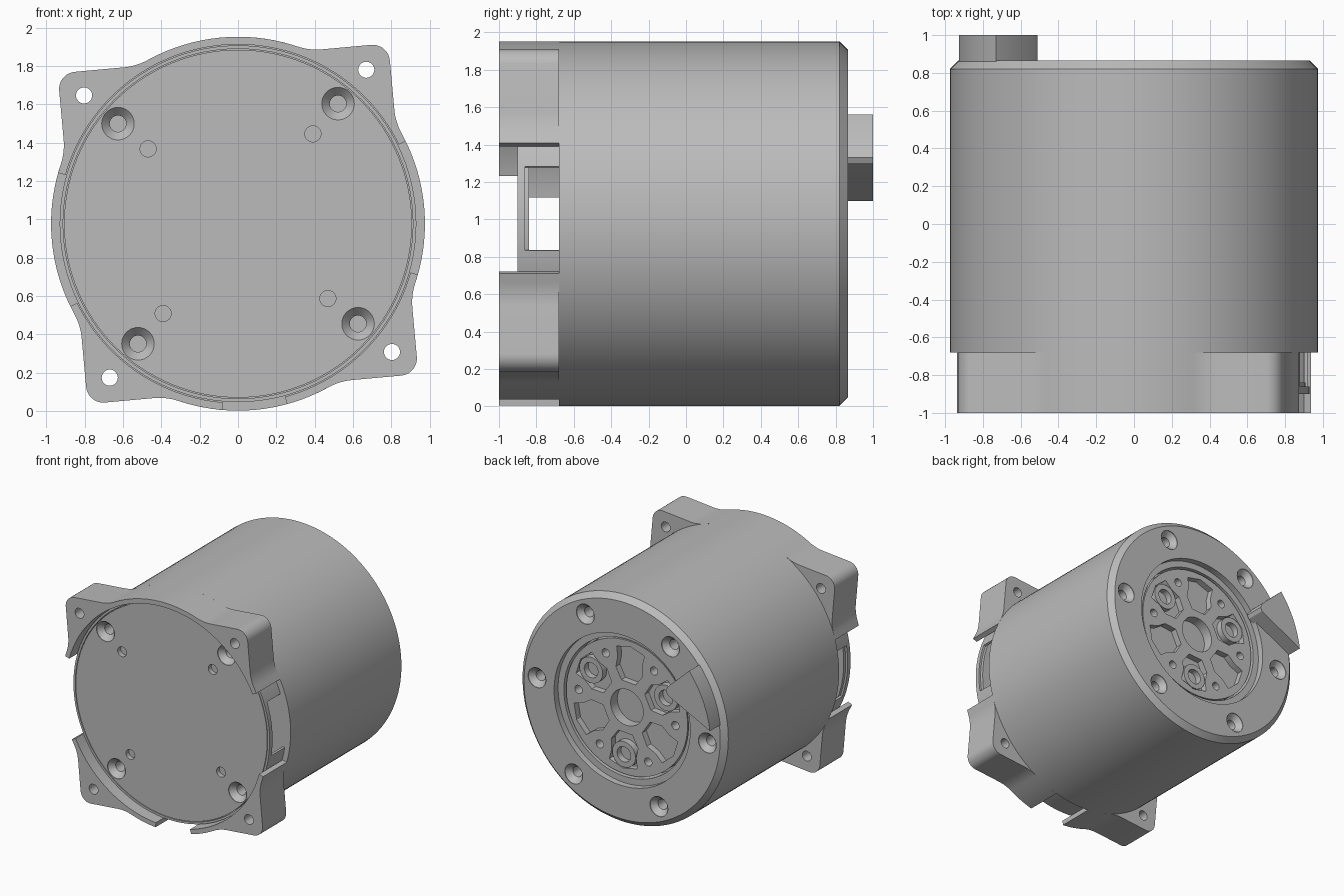
import bpy, bmesh, math
from mathutils import Matrix

if "Cube" in bpy.data.objects:
    bpy.data.objects.remove(bpy.data.objects["Cube"])

CZ = 0.977                 # height of the motor axis
TILT = math.radians(5.2)   # the mounting pattern is turned slightly
R = 0.975                  # housing radius
rad = math.radians

grey = bpy.data.materials.new("machined_grey")
grey.use_nodes = True
grey.diffuse_color = (0.5, 0.5, 0.5, 1)
grey.node_tree.nodes["Principled BSDF"].inputs["Base Color"].default_value = (0.5, 0.5, 0.5, 1)


def polar(r, a):
    return (r * math.cos(a), r * math.sin(a))


def finish(bm, name):
    bmesh.ops.recalc_face_normals(bm, faces=bm.faces)
    mesh = bpy.data.meshes.new(name)
    bm.to_mesh(mesh)
    bm.free()
    mesh.materials.append(grey)
    obj = bpy.data.objects.new(name, mesh)
    bpy.context.collection.objects.link(obj)
    return obj


def prism(name, outline, y0, y1):
    """Extrude an (x, z) outline, given about the axis, along y."""
    bm = bmesh.new()
    face = bm.faces.new([bm.verts.new((x, y0, z + CZ)) for x, z in outline])
    ext = bmesh.ops.extrude_face_region(bm, geom=[face])
    verts = [v for v in ext["geom"] if isinstance(v, bmesh.types.BMVert)]
    bmesh.ops.translate(bm, verts=verts, vec=(0, y1 - y0, 0))
    return finish(bm, name)


def lathe(name, profile, center=(0, 0), steps=128, closed=False):
    """Turn an (r, y) profile about an axis parallel to y."""
    bm = bmesh.new()
    vs = [bm.verts.new((r, y, 0)) for r, y in profile]
    edges = [bm.edges.new(p) for p in zip(vs, vs[1:])]
    if closed:
        edges.append(bm.edges.new((vs[-1], vs[0])))
    bmesh.ops.spin(bm, geom=vs + edges, cent=(0, 0, 0), axis=(0, 1, 0),
                   angle=2 * math.pi, steps=steps, use_merge=True)
    bmesh.ops.remove_doubles(bm, verts=bm.verts, dist=1e-5)
    bmesh.ops.transform(bm, verts=bm.verts,
                        matrix=Matrix.Translation((center[0], 0, center[1] + CZ)))
    return finish(bm, name)


def cut(obj, cutters):
    """Subtract each cutter, then delete it."""
    for c in cutters:
        c.hide_render = True
        mod = obj.modifiers.new("cut", 'BOOLEAN')
        mod.operation, mod.solver, mod.object = 'DIFFERENCE', 'EXACT', c
    bpy.context.view_layer.update()
    deps = bpy.context.evaluated_depsgraph_get()
    mesh = bpy.data.meshes.new_from_object(obj.evaluated_get(deps))
    obj.modifiers.clear()
    obj.data = mesh
    for c in cutters:
        bpy.data.objects.remove(c)


def hole(center, r, y0, y1):
    return lathe("hole_cutter", [(0, y0), (r, y0), (r, y1), (0, y1)], center, 32)


def screw_hole(center, face, inward, depth):
    """Countersunk hole; inward is the y direction into the part."""
    y = lambda d: face + inward * d
    return lathe("screw_cutter", [(0, y(-0.02)), (0.085, y(-0.02)), (0.085, y(0.005)),
                                  (0.043, y(0.05)), (0.043, y(depth)), (0, y(depth))], center, 32)


def sector(mid, half, y0, y1):
    pts = [polar(r, mid + s * half) for r, s in ((0.8, -1), (1.25, -1), (1.25, 1), (0.8, 1))]
    return prism("sector_cutter", pts, y0, y1)


# Main housing, with chamfered rear edge and stepped recess
housing = lathe("housing", [(0, -0.68), (R, -0.68), (R, 0.82), (0.93, 0.865), (0.645, 0.865),
                            (0.645, 0.81), (0.59, 0.81), (0.59, 0.7), (0, 0.7)])
cut(housing, [screw_hole(polar(0.81, rad(4.5 + 60 * k)), 0.865, -1, 0.14) for k in range(6)])

# Rotating output plate with a bore, pockets and bolt holes
plate = lathe("output_plate", [(0, 0.69), (0.575, 0.69), (0.575, 0.8), (0, 0.8)])
tools = [hole((0, 0), 0.155, 0.71, 0.9)]
pocket = ((0.23, -17), (0.34, -22), (0.42, -16), (0.51, -15), (0.53, 0),
          (0.51, 15), (0.42, 16), (0.34, 22), (0.23, 17))
for k in range(6):
    a = rad(4 + 60 * k)
    tools.append(hole(polar(0.46, a), 0.035, 0.71, 0.9))
    pts = [polar(r, a + rad(30 + d)) for r, d in pocket]
    tools.append(prism("pocket_cutter", pts, 0.745, 0.9))
cut(plate, tools)

# Three raised bolt bosses in alternate pockets
for k in range(3):
    lathe(f"plate_boss_{k + 1}", [(0.065, 0.74), (0.065, 0.8), (0.11, 0.8), (0.11, 0.74)],
          polar(0.41, rad(34 + 120 * k)), 40, True)

# Wedge-shaped stop on the rear face
arc = [polar(0.935, rad(141.3 + 31.2 * i / 12)) for i in range(13)]
tip = [(-0.56, 0.305), (-0.525, 0.325), (-0.51, 0.355), (-0.525, 0.395)]
prism("rear_stop", arc + tip, 0.83, 1.0)

# Mounting flange: a round ring blended into four square ears
SIDE, CORNER, BLEND = 0.866, 0.09, 0.32
u = math.sqrt((R + BLEND) ** 2 - (SIDE + BLEND) ** 2)
lean = math.atan2(u, SIDE + BLEND)
half = [polar(R, rad(90) - lean * i / 8) for i in range(8)]
for i in range(9):
    a = rad(270) - lean * (1 - i / 8)
    half.append((u + BLEND * math.cos(a), SIDE + BLEND + BLEND * math.sin(a)))
c = SIDE - CORNER
half += [(c + CORNER * math.sin(rad(45) * i / 5), c + CORNER * math.cos(rad(45) * i / 5))
         for i in range(6)]
quarter = half + [(z, x) for x, z in reversed(half[1:-1])]
outline = []
for k in range(4):
    t = TILT - k * rad(90)
    outline += [(x * math.cos(t) - z * math.sin(t), x * math.sin(t) + z * math.cos(t))
                for x, z in quarter]
flange = prism("mounting_flange", outline, -1.0, -0.68)
tools = [lathe("bore_cutter", [(0, -1.1), (0.935, -1.1), (0.935, -0.6), (0, -0.6)])]
tools += [sector(TILT + rad(m), rad(h), -1.1, -0.6) for m, h in ((0, 21), (180, 21), (270, 10))]
tools += [hole(polar(1.045, TILT + rad(45 + 90 * k)), 0.042, -1.1, -0.6) for k in range(4)]
cut(flange, tools)

# Cap wall with a window on each side
wall = lathe("cap_wall", [(0.912, -0.9), (0.93, -0.9), (0.93, -0.68), (0.912, -0.68)], closed=True)
cut(wall, [sector(TILT + rad(m), rad(14), -0.86, -0.6) for m in (0, 180)])

# Front cap with countersunk screws, small holes and supporting posts
cap = lathe("front_cap", [(0, -0.9), (0.907, -0.9), (0.907, -0.84), (0, -0.84)])
tools = []
for k in range(4):
    a = TILT + rad(45 + 90 * k)
    tools.append(screw_hole(polar(0.815, a), -0.9, 1, 0.1))
    tools.append(hole(polar(0.61, a), 0.042, -1.0, -0.86))
    lathe(f"cap_post_{k + 1}", [(0.044, -0.845), (0.09, -0.845), (0.09, -0.68), (0.044, -0.68)],
          polar(0.815, a), 32, True)
cut(cap, tools)

# Smooth the round surfaces and keep the machined edges crisp
for obj in bpy.context.collection.objects:
    if obj.type == 'MESH' and grey.name in obj.data.materials:
        bpy.ops.object.select_all(action='DESELECT')
        obj.select_set(True)
        bpy.context.view_layer.objects.active = obj
        bpy.ops.object.shade_smooth_by_angle(angle=rad(30))
